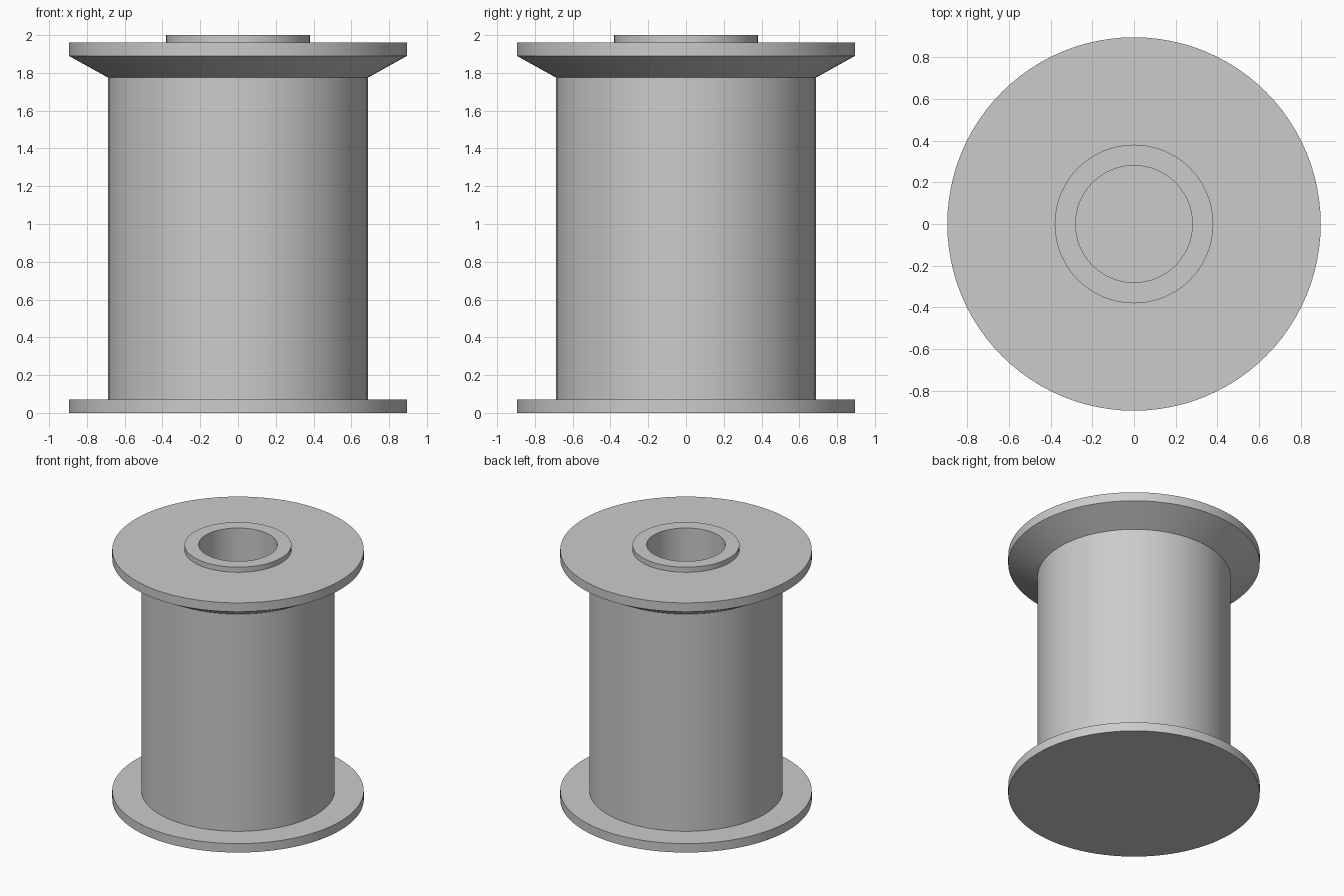
import bpy, bmesh, math

if "Cube" in bpy.data.objects:
    bpy.data.objects.remove(bpy.data.objects["Cube"], do_unlink=True)

grey = bpy.data.materials.new("plain_grey")
grey.use_nodes = True
colour = (0.6, 0.6, 0.6, 1)
grey.diffuse_color = colour
grey.node_tree.nodes["Principled BSDF"].inputs["Base Color"].default_value = colour


def lathe(name, profile, sides=96):
    """Spin an (r, z) profile around z."""
    bm = bmesh.new()
    verts = [bm.verts.new((r, 0, z)) for r, z in profile]
    edges = [bm.edges.new(pair) for pair in zip(verts, verts[1:])]
    bmesh.ops.spin(bm, geom=verts + edges, cent=(0, 0, 0), axis=(0, 0, 1),
                   angle=math.tau, steps=sides, use_duplicate=False)
    bmesh.ops.remove_doubles(bm, verts=bm.verts, dist=1e-4)
    bmesh.ops.recalc_face_normals(bm, faces=bm.faces)
    mesh = bpy.data.meshes.new(name)
    bm.to_mesh(mesh)
    bm.free()
    mesh.materials.append(grey)
    obj = bpy.data.objects.new(name, mesh)
    bpy.context.collection.objects.link(obj)
    bpy.ops.object.select_all(action="DESELECT")
    obj.select_set(True)
    bpy.context.view_layer.objects.active = obj
    bpy.ops.object.shade_smooth_by_angle(angle=math.radians(25))
    return obj


rim, barrel, collar, bore = 0.895, 0.688, 0.38, 0.28
base_top, flare_low, flare_high, flange_top = 0.07, 1.775, 1.89, 1.96

# One turned body: base flange, barrel, flared top flange, collar, blind bore
lathe("spool_body", [
    (0, 0), (rim, 0), (rim, base_top),
    (barrel, base_top), (barrel, flare_low),
    (rim, flare_high), (rim, flange_top),
    (collar, flange_top), (collar, 2),
    (bore, 2), (bore, base_top), (0, base_top),
])
